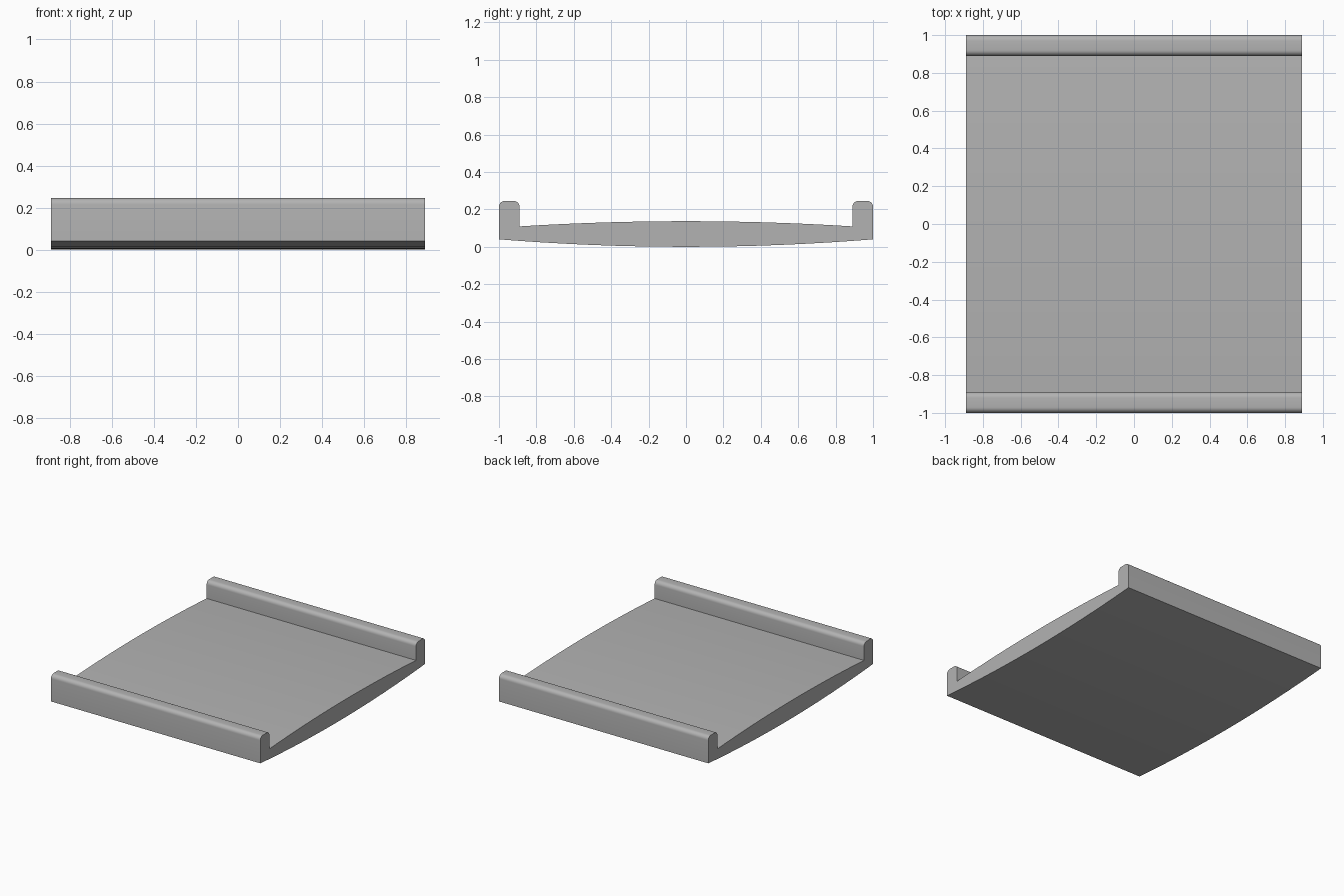
import bpy, bmesh, math

cube = bpy.data.objects.get("Cube")
if cube:
    bpy.data.objects.remove(cube, do_unlink=True)

HALF_X, CURB_IN, CURB_TOP, RADIUS = 0.89, 0.89, 0.245, 0.03

grey = bpy.data.materials.new("plain_grey")
grey.use_nodes = True
colour = (0.45, 0.45, 0.45, 1)
grey.diffuse_color = colour
grey.node_tree.nodes["Principled BSDF"].inputs["Base Color"].default_value = colour


def arc(y0, y1, middle, slope, steps=16):
    """Shallow bow through the cross-section, as (y, z) points."""
    ys = [y0 + (y1 - y0) * i / steps for i in range(steps + 1)]
    return [(y, middle + slope * y * y) for y in ys]


def corner(y, z, start, steps=6):
    """Quarter round, counter-clockwise from the start angle."""
    angles = [math.radians(start + 90 * i / steps) for i in range(steps + 1)]
    return [(y + RADIUS * math.cos(a), z + RADIUS * math.sin(a)) for a in angles]


# Cross-section: bowed underside, rounded curb, crowned deck, rounded curb
top = CURB_TOP - RADIUS
profile = arc(-1, 1, 0, 0.04)
profile += corner(1 - RADIUS, top, 0) + corner(CURB_IN + RADIUS, top, 90)
profile += arc(CURB_IN, -CURB_IN, 0.137, -0.035)
profile += corner(-CURB_IN - RADIUS, top, 0) + corner(-1 + RADIUS, top, 90)

# Sweep the section across the width
bm = bmesh.new()
face = bm.faces.new([bm.verts.new((-HALF_X, y, z)) for y, z in profile])
swept = bmesh.ops.extrude_face_region(bm, geom=[face])["geom"]
verts = [v for v in swept if isinstance(v, bmesh.types.BMVert)]
bmesh.ops.translate(bm, verts=verts, vec=(2 * HALF_X, 0, 0))
bmesh.ops.recalc_face_normals(bm, faces=bm.faces)
mesh = bpy.data.meshes.new("curbed_deck")
bm.to_mesh(mesh)
bm.free()
mesh.materials.append(grey)

deck = bpy.data.objects.new("curbed_deck", mesh)
bpy.context.collection.objects.link(deck)
bpy.ops.object.select_all(action="DESELECT")
deck.select_set(True)
bpy.context.view_layer.objects.active = deck
bpy.ops.object.shade_smooth_by_angle(angle=math.radians(30))
